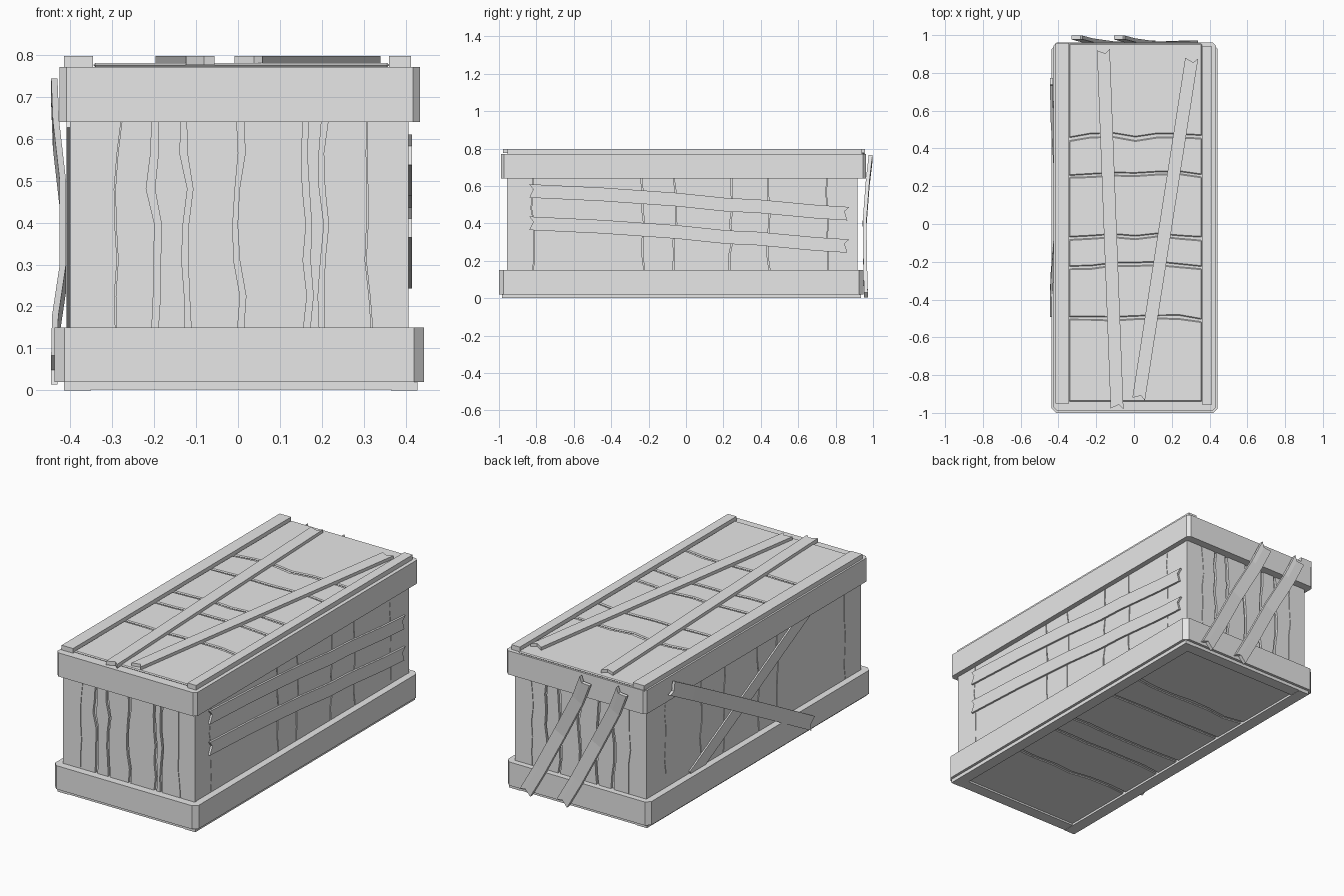
import bpy, bmesh, random
from mathutils import Matrix, Vector

random.seed(4)
old = bpy.data.objects.get("Cube")
if old:
    bpy.data.objects.remove(old, do_unlink=True)

# One plain grey for the whole crate
grey = bpy.data.materials.new("plain_grey")
grey.use_nodes = True
grey.diffuse_color = (0.8, 0.8, 0.8, 1)
grey.node_tree.nodes["Principled BSDF"].inputs["Base Color"].default_value = (0.8, 0.8, 0.8, 1)


def finish(bm, name, bevel=0):
    bmesh.ops.recalc_face_normals(bm, faces=bm.faces)
    mesh = bpy.data.meshes.new(name)
    bm.to_mesh(mesh)
    bm.free()
    mesh.materials.append(grey)
    ob = bpy.data.objects.new(name, mesh)
    bpy.context.scene.collection.objects.link(ob)
    if bevel:
        mod = ob.modifiers.new("soft_edge", "BEVEL")
        mod.width = bevel
        mod.segments = 1
    return ob


def box(name, lo, hi, chamfer=0):
    """Box between two corners, with optional chamfered upright edges."""
    bm = bmesh.new()
    bmesh.ops.create_cube(bm, size=1)
    lo, hi = Vector(lo), Vector(hi)
    for v in bm.verts:
        v.co = (lo + hi) / 2 + v.co * (hi - lo)
    if chamfer:
        upright = [e for e in bm.edges if abs(e.verts[0].co.z - e.verts[1].co.z) > 0.01]
        bmesh.ops.bevel(bm, geom=upright, offset=chamfer, segments=1, affect='EDGES')
    return finish(bm, name)


def frame(origin, u, v, n):
    """Matrix for a side of the crate: along, across and outward."""
    m = Matrix((u, v, n)).transposed().to_4x4()
    m.translation = origin
    return m


def slab(name, side, rows, thick, bevel=0):
    """Grid of points on a side, thickened outward."""
    bm = bmesh.new()
    grid = [[bm.verts.new(side @ Vector(p)) for p in row] for row in rows]
    for a, b in zip(grid, grid[1:]):
        for i in range(len(a) - 1):
            bm.faces.new((a[i], a[i + 1], b[i + 1], b[i]))
    ext = bmesh.ops.extrude_face_region(bm, geom=bm.faces[:], use_keep_orig=True)
    top = [g for g in ext["geom"] if isinstance(g, bmesh.types.BMVert)]
    bmesh.ops.translate(bm, verts=top, vec=side.to_3x3() @ Vector((0, 0, thick)))
    return finish(bm, name, bevel)


def panel(name, side, u_range, v_range, cuts, thick, wave=0.01, bevel=0):
    """Row of planks parted by wavy gaps; cuts are (position, gap)."""
    steps = 6
    levels = [v_range[0] + (v_range[1] - v_range[0]) * i / steps for i in range(steps + 1)]
    edges = [[u_range[0]] * (steps + 1)]
    for pos, gap in cuts:
        mid = [pos + random.uniform(-wave, wave) for _ in levels]
        edges.append([m - gap * random.uniform(0.3, 0.6) for m in mid])
        edges.append([m + gap * random.uniform(0.3, 0.6) for m in mid])
    edges.append([u_range[1]] * (steps + 1))
    for k in range(0, len(edges), 2):
        rows = [[(a, v, 0), (b, v, 0)] for a, b, v in zip(edges[k], edges[k + 1], levels)]
        slab(f"{name}_{k // 2 + 1}", side, rows, thick, bevel)


def board(name, side, path, width, thick, notch=0.018):
    """Nailed-on board along a path, with splintered ends."""
    pts = [Vector(p) for p in path]
    along = (pts[-1] - pts[0])
    along.z = 0
    along.normalize()
    across = Vector((-along.y, along.x, 0)) * width / 2
    rows = []
    for i, p in enumerate(pts):
        pull = along * notch * ((i == 0) - (i == len(pts) - 1))
        rows.append([p - across, p + across * 0.3 + pull, p + across - pull * 0.3])
    slab(name, side, rows, thick)


X, Y, Z = Vector((1, 0, 0)), Vector((0, 1, 0)), Vector((0, 0, 1))
front = frame((0, -0.945, 0), X, Z, -Y)
back = frame((0, 0.905, 0), X, Z, Y)
left = frame((0.392, 0, 0), Y, Z, X)
right = frame((-0.388, 0, 0), Y, Z, -X)
top = frame((0, 0, 0.77), Y, X, Z)
bottom = frame((0, 0, 0.02), Y, X, -Z)

# Core and the two bands around it
box("core", (-0.388, -0.945, 0.03), (0.392, 0.905, 0.76))
box("bottom_band", (-0.437, -1.0, 0.02), (0.443, 0.95, 0.15), 0.024)
box("top_band", (-0.425, -0.988, 0.64), (0.433, 0.962, 0.771), 0.016)

# Wall planks
tall = (0.14, 0.65)
panel("front_plank", front, (-0.4, 0.406), tall,
      [(-0.285, 0.003), (-0.2, 0.018), (-0.12, 0.016), (0.003, 0.015),
       (0.163, 0.018), (0.208, 0.014), (0.313, 0.003)], 0.013)
panel("back_plank", back, (-0.4, 0.406), tall,
      [(-0.3, 0.003), (-0.2, 0.016), (-0.1, 0.016), (0.01, 0.016),
       (0.13, 0.018), (0.21, 0.014), (0.3, 0.003)], 0.013)
side_cuts = [(-0.82, 0.003), (-0.23, 0.006), (-0.06, 0.006),
             (0.24, 0.006), (0.44, 0.006), (0.75, 0.003)]
panel("left_plank", left, (-0.945, 0.905), tall, side_cuts, 0.012)
panel("right_plank", right, (-0.945, 0.905), tall, side_cuts, 0.012)

# Lid and floor planks
lid_cuts = [(-0.5, 0.015), (-0.22, 0.015), (-0.07, 0.015), (0.26, 0.012), (0.46, 0.018)]
panel("lid_plank", top, (-0.94, 0.955), (-0.345, 0.36), lid_cuts, 0.01, 0.012, 0.005)
panel("floor_plank", bottom, (-0.93, 0.88), (-0.36, 0.37), lid_cuts, 0.008, 0.012, 0.004)

# Edge strips on the lid and under the floor
box("lid_strip_right", (-0.415, -0.95, 0.765), (-0.345, 0.958, 0.797))
box("lid_strip_left", (0.36, -0.955, 0.765), (0.412, 0.94, 0.797))
box("floor_strip_right", (-0.415, -0.985, 0), (-0.35, 0.935, 0.03))
box("floor_strip_left", (0.365, -0.985, 0), (0.428, 0.935, 0.03))
box("floor_strip_front", (-0.35, -0.985, 0.002), (0.365, -0.92, 0.03))
box("floor_strip_back", (-0.35, 0.87, 0.002), (0.365, 0.935, 0.03))

# Slanting boards on the lid
board("lid_board_1", top, [(-0.975, -0.09, 0.005), (0.92, -0.162, 0.005)], 0.068, 0.022)
board("lid_board_2", top, [(-0.925, 0.025, 0.005), (0.875, 0.305, 0.005)], 0.068, 0.022)

# Long slats on the left wall
for i, drop in enumerate((0, 0.173)):
    path = [(-0.835, 0.573), (-0.45, 0.555), (-0.05, 0.527), (0.22, 0.499),
            (0.38, 0.492), (0.7, 0.462), (0.865, 0.452)]
    board(f"left_slat_{i + 1}", left, [(u, v - drop, 0.011) for u, v in path], 0.072, 0.012)

# Crossed boards on the right wall, the outer one bent over the bands
board("right_brace_inner", right, [(0.53, 0.13, 0.01), (-0.49, 0.66, 0.01)], 0.075, 0.01, 0)
board("right_brace_outer", right,
      [(0.75, 0.71, 0.042), (0.56, 0.61, 0.038), (0.3, 0.47, 0.022),
       (-0.08, 0.265, 0.022), (-0.3, 0.145, 0.04), (-0.475, 0.05, 0.042)], 0.075, 0.015)

# Bent boards across the back wall
for i, shift in enumerate((0, -0.225)):
    path = [(-0.075, 0.745, 0.072), (-0.02, 0.62, 0.057), (0.1, 0.4, 0.04),
            (0.22, 0.17, 0.043), (0.305, 0.02, 0.047)]
    board(f"back_board_{i + 1}", back, [(u + shift, v, w) for u, v, w in path], 0.07, 0.02)
